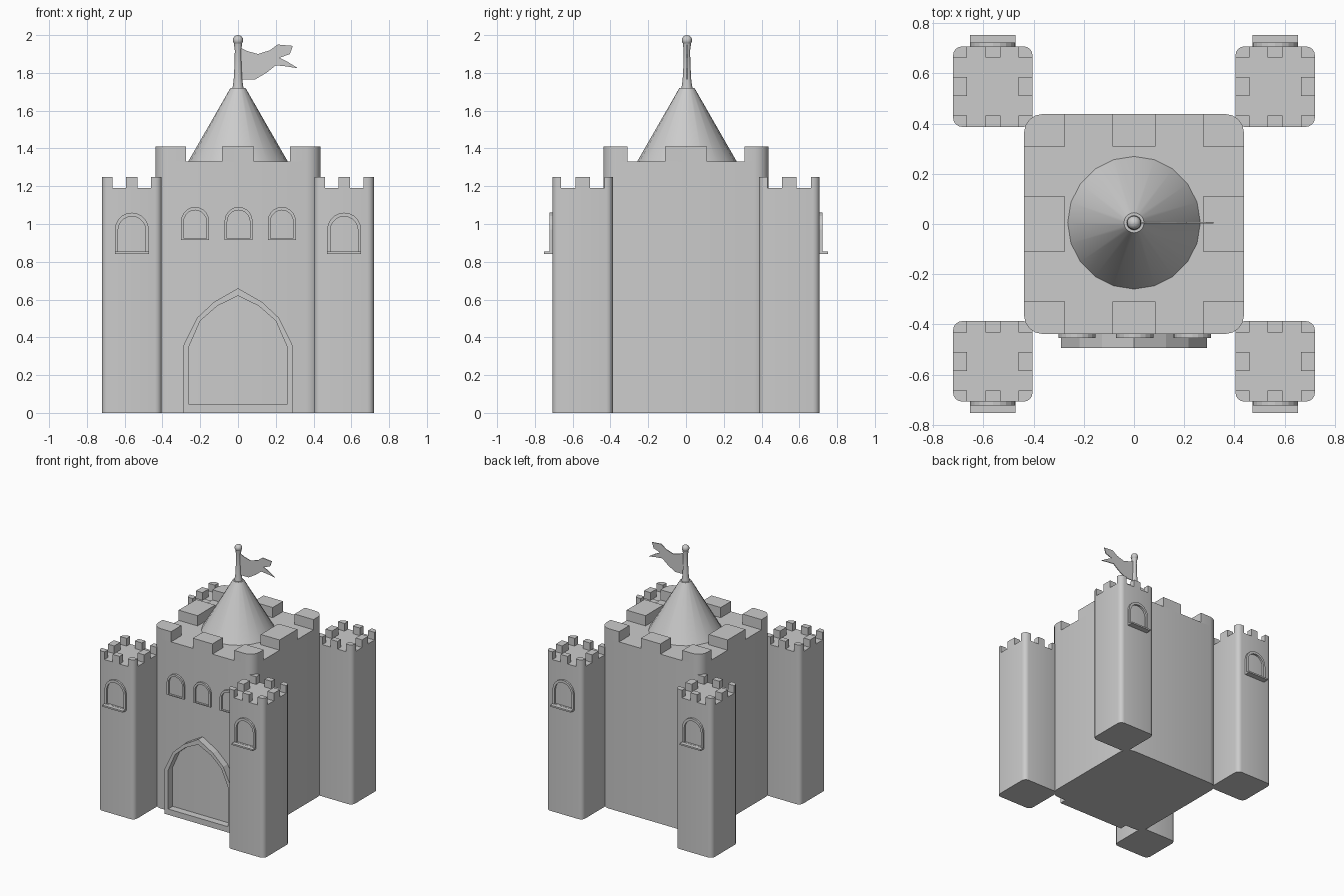
import bpy, bmesh
from math import sin, cos, pi

if "Cube" in bpy.data.objects:
    bpy.data.objects.remove(bpy.data.objects["Cube"])


def finish(name, bm, mirror=None, angle=None):
    bmesh.ops.recalc_face_normals(bm, faces=bm.faces[:])
    me = bpy.data.meshes.new(name)
    bm.to_mesh(me)
    bm.free()
    ob = bpy.data.objects.new(name, me)
    bpy.context.collection.objects.link(ob)
    if mirror:
        mod = ob.modifiers.new("Mirror", 'MIRROR')
        mod.use_axis = mirror
        mod.use_mirror_merge = False
    if angle:
        bpy.ops.object.select_all(action='DESELECT')
        ob.select_set(True)
        bpy.context.view_layer.objects.active = ob
        bpy.ops.object.shade_smooth_by_angle(angle=angle)
    return ob


def rounded_rect(x0, x1, y0, y1, radii, seg=4):
    # radii order: (+x+y), (-x+y), (-x-y), (+x-y)
    pts = []
    for k, (x, y, sx, sy) in enumerate([(x1, y1, 1, 1), (x0, y1, -1, 1), (x0, y0, -1, -1), (x1, y0, 1, -1)]):
        r = radii[k]
        if r == 0:
            pts.append((x, y))
            continue
        for i in range(seg + 1):
            a = (k + i / seg) * pi / 2
            pts.append((x - sx * r + r * cos(a), y - sy * r + r * sin(a)))
    return pts


def prism(bm, pts, z0, z1, bottom=True):
    lo = [bm.verts.new((x, y, z0)) for x, y in pts]
    hi = [bm.verts.new((x, y, z1)) for x, y in pts]
    n = len(pts)
    for i in range(n):
        j = (i + 1) % n
        bm.faces.new((lo[i], lo[j], hi[j], hi[i]))
    bm.faces.new(hi)
    if bottom:
        bm.faces.new(lo[::-1])


def battlement(bm, cx, cy, hx, hy, r, floor, top, dx, dy, mx, my):
    # rounded block with eight merlons; dx, dy depths, mx, my half widths
    prism(bm, rounded_rect(cx - hx, cx + hx, cy - hy, cy + hy, [r] * 4), 0, floor)
    for k, (sx, sy) in enumerate([(1, 1), (-1, 1), (-1, -1), (1, -1)]):
        xs = sorted((cx + sx * hx, cx + sx * (hx - dx)))
        ys = sorted((cy + sy * hy, cy + sy * (hy - dy)))
        rad = [0] * 4
        rad[k] = r
        prism(bm, rounded_rect(*xs, *ys, rad), floor, top, False)
    for s in (1, -1):
        xs = sorted((cx + s * hx, cx + s * (hx - dx)))
        prism(bm, rounded_rect(*xs, cy - my, cy + my, [0] * 4), floor, top, False)
        ys = sorted((cy + s * hy, cy + s * (hy - dy)))
        prism(bm, rounded_rect(cx - mx, cx + mx, *ys, [0] * 4), floor, top, False)


def frame(bm, outer, inner, y_wall, y_front):
    # closed moulding between two outlines in the xz plane
    loops = [[bm.verts.new((x, y, z)) for x, z in pts]
             for pts, y in ((outer, y_wall), (outer, y_front), (inner, y_front), (inner, y_wall))]
    n = len(outer)
    for a, b in zip(loops, loops[1:]):
        for i in range(n):
            j = (i + 1) % n
            bm.faces.new((a[i], a[j], b[j], b[i]))


def round_arch(cx, half, z0, z1, seg=10):
    spring = z1 - half
    return [(cx + half, z0)] + [(cx + half * cos(pi * i / seg), spring + half * sin(pi * i / seg))
                                for i in range(seg + 1)] + [(cx - half, z0)]


def pointed_arch(side, tip):
    return side + [tip] + [(-x, z) for x, z in reversed(side)]


def lathe(name, profile, sides, cy=0.005):
    bm = bmesh.new()
    rings = [[bm.verts.new((r * cos(2 * pi * i / sides), cy + r * sin(2 * pi * i / sides), z))
              for i in range(sides)] for r, z in profile]
    for a, b in zip(rings, rings[1:]):
        for i in range(sides):
            j = (i + 1) % sides
            bm.faces.new((a[i], a[j], b[j], b[i]))
    bm.faces.new(rings[0][::-1])
    bm.faces.new(rings[-1])
    return finish(name, bm, angle=0.6)


# Central keep
bm = bmesh.new()
battlement(bm, 0, 0, 0.438, 0.438, 0.075, 1.33, 1.41, 0.164, 0.129, 0.085, 0.11)
finish("keep", bm, angle=0.5)

# Four corner towers
bm = bmesh.new()
battlement(bm, 0.562, -0.547, 0.158, 0.16, 0.035, 1.19, 1.25, 0.056, 0.044, 0.03, 0.038)
finish("corner_towers", bm, (True, True, False), 0.5)

# Tower window frames and sills, front and back
bm = bmesh.new()
frame(bm, round_arch(0.562, 0.09, 0.845, 1.06), round_arch(0.562, 0.073, 0.855, 1.04), -0.705, -0.722)
prism(bm, rounded_rect(0.472, 0.652, -0.752, -0.705, [0] * 4), 0.842, 0.854)
finish("tower_windows", bm, (True, True, False))

# Keep windows
bm = bmesh.new()
for x in (-0.227, 0.003, 0.232):
    frame(bm, round_arch(x, 0.074, 0.915, 1.09), round_arch(x, 0.06, 0.922, 1.073), -0.436, -0.453)
finish("keep_windows", bm)

# Pointed gate surround
bm = bmesh.new()
frame(bm,
      pointed_arch([(0.29, 0), (0.29, 0.355), (0.217, 0.503), (0.127, 0.587)], (0, 0.66)),
      pointed_arch([(0.26, 0.045), (0.26, 0.35), (0.2, 0.487), (0.11, 0.566)], (0, 0.62)),
      -0.436, -0.494)
finish("gate_frame", bm)

# Cone roof, flagpole and finial ball
lathe("cone_roof", [(0.264, 1.33), (0.04, 1.72)], 20)
lathe("flagpole", [(0.03, 1.715), (0.023, 1.76), (0.018, 1.85), (0.017, 1.92), (0.022, 1.955)], 16)
ball = [(0.027 * sin(pi * i / 8) + 0.0005, 1.973 - 0.027 * cos(pi * i / 8)) for i in range(9)]
lathe("finial_ball", ball, 16)

# Swallow-tail flag
bm = bmesh.new()
outline = [(0.01, 1.935), (0.05, 1.915), (0.106, 1.90), (0.17, 1.92), (0.21, 1.95), (0.29, 1.943),
           (0.275, 1.90), (0.22, 1.88), (0.265, 1.857), (0.317, 1.825), (0.25, 1.835),
           (0.2, 1.84), (0.15, 1.80), (0.09, 1.765), (0.01, 1.765)]
face = bm.faces.new([bm.verts.new((x, 0.002, z)) for x, z in outline])
res = bmesh.ops.extrude_face_region(bm, geom=[face], use_keep_orig=True)
bmesh.ops.translate(bm, vec=(0, 0.006, 0), verts=[g for g in res["geom"] if isinstance(g, bmesh.types.BMVert)])
finish("flag", bm)
